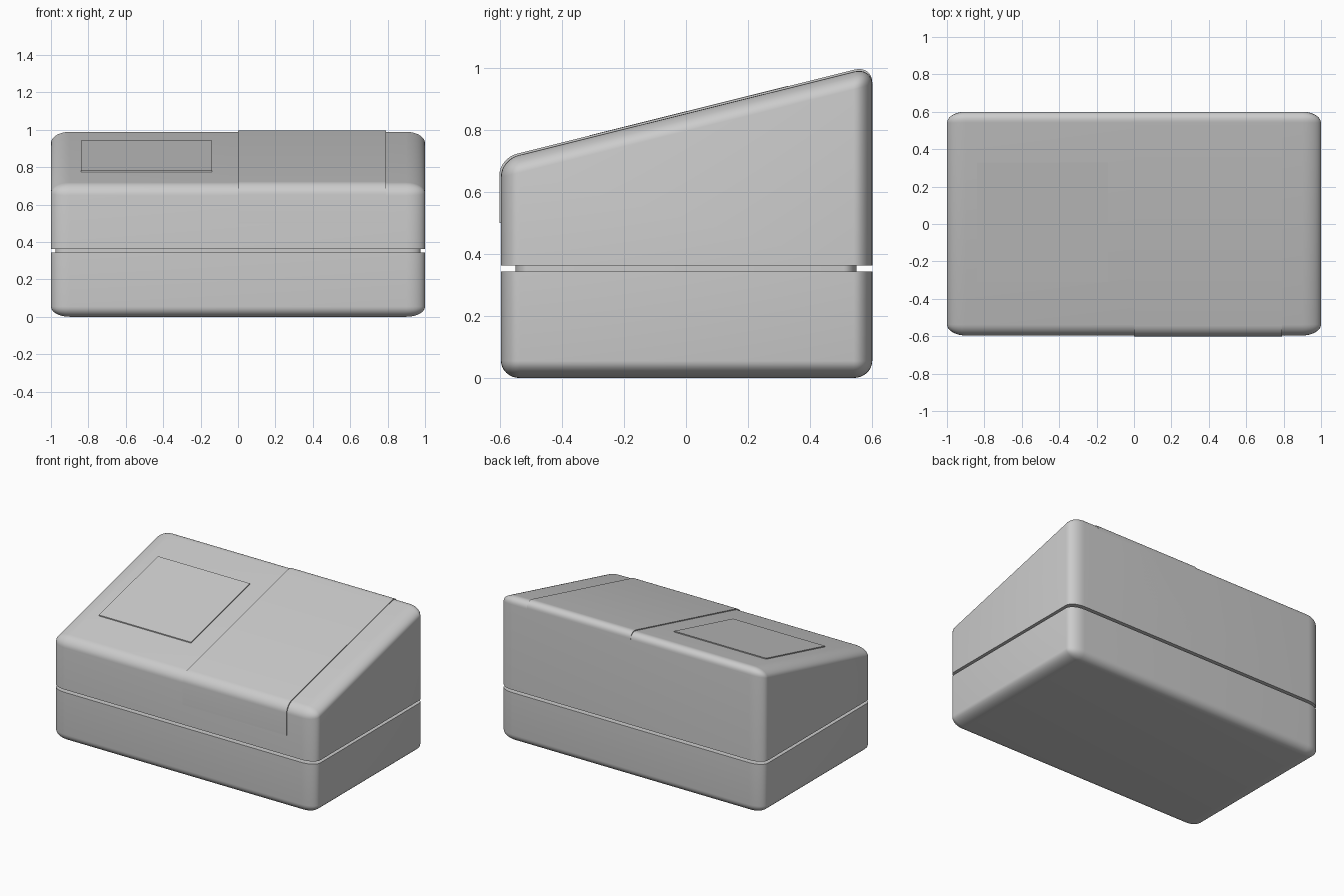
import bpy, bmesh
from mathutils import Vector, Matrix

if "Cube" in bpy.data.objects:
    bpy.data.objects.remove(bpy.data.objects["Cube"])

SLOPE, TOP = 0.249, 0.852          # top plane: z = TOP + SLOPE * y


def finish(name, bm):
    bmesh.ops.recalc_face_normals(bm, faces=bm.faces[:])
    me = bpy.data.meshes.new(name)
    bm.to_mesh(me)
    bm.free()
    ob = bpy.data.objects.new(name, me)
    bpy.context.collection.objects.link(ob)
    bpy.ops.object.select_all(action='DESELECT')
    ob.select_set(True)
    bpy.context.view_layer.objects.active = ob
    bpy.ops.object.shade_smooth_by_angle(angle=0.6)
    return ob


def rounded_block(hx, y0, y1, bottom, top, flat_ends, bevel=0.05):
    """Box with a top height function; edges on the flat ends stay sharp.
    Rounded in unit space and then stretched, so the radii are elliptical."""
    stretch = Vector((2, 1.2, 1.1))
    bm = bmesh.new()
    bmesh.ops.create_cube(bm, size=2)
    lower = [v for v in bm.verts if v.co.z < 0]
    upper = [v for v in bm.verts if v.co.z > 0]
    for v in bm.verts:
        y = y1 if v.co.y > 0 else y0
        z = top(y) if v.co.z > 0 else bottom
        v.co = (v.co.x * hx / stretch.x, y / stretch.y, z / stretch.z)
    sharp = (lower if 'bottom' in flat_ends else []), (upper if 'top' in flat_ends else [])
    edges = [e for e in bm.edges
             if not any(all(v in s for v in e.verts) for s in sharp)]
    bmesh.ops.bevel(bm, geom=edges, offset=bevel, segments=8, profile=0.5,
                    affect='EDGES', clamp_overlap=True)
    bmesh.ops.scale(bm, vec=stretch, verts=bm.verts[:])
    return bm


def trim(bm, point, normal):
    """Cut away everything on the normal side and cap the cut."""
    cut = bmesh.ops.bisect_plane(bm, geom=bm.verts[:] + bm.edges[:] + bm.faces[:],
                                 plane_co=point, plane_no=normal, clear_outer=True)
    rim = [g for g in cut['geom_cut'] if isinstance(g, bmesh.types.BMEdge)]
    bmesh.ops.holes_fill(bm, edges=rim)


# Lower and upper housing, with a recessed core showing in the seam
finish("lower_housing", rounded_block(1, -0.596, 0.6, 0, lambda y: 0.343, ('top',)))
finish("seam_core", rounded_block(0.975, -0.55, 0.55, 0.3, lambda y: 0.42,
                                  ('top', 'bottom'), 0.035))
finish("upper_housing", rounded_block(1, -0.596, 0.6, 0.362,
                                      lambda y: TOP + SLOPE * y, ('bottom',)))

# Thin raised cover wrapping from the sloped top down the front
bm = rounded_block(1, -0.601, 0.6, 0.362, lambda y: TOP + 0.006 + SLOPE * y, ('bottom',))
trim(bm, (0, 0, 0), (-1, 0, 0))
trim(bm, (0.79, 0, 0), (1, 0, 0))
trim(bm, (0, 0, 0.5), (0, 0, -1))
finish("front_cover", bm)

# Thin raised square plate on the left of the slope
bm = bmesh.new()
bmesh.ops.create_cube(bm, size=1)
for v in bm.verts:
    y = 0.32 * (1 if v.co.y > 0 else -1) + 0.01
    z = TOP + SLOPE * y + (0.007 if v.co.z > 0 else -0.02)
    v.co = (-0.49 + v.co.x * 0.70, y, z)
finish("top_plate", bm)
